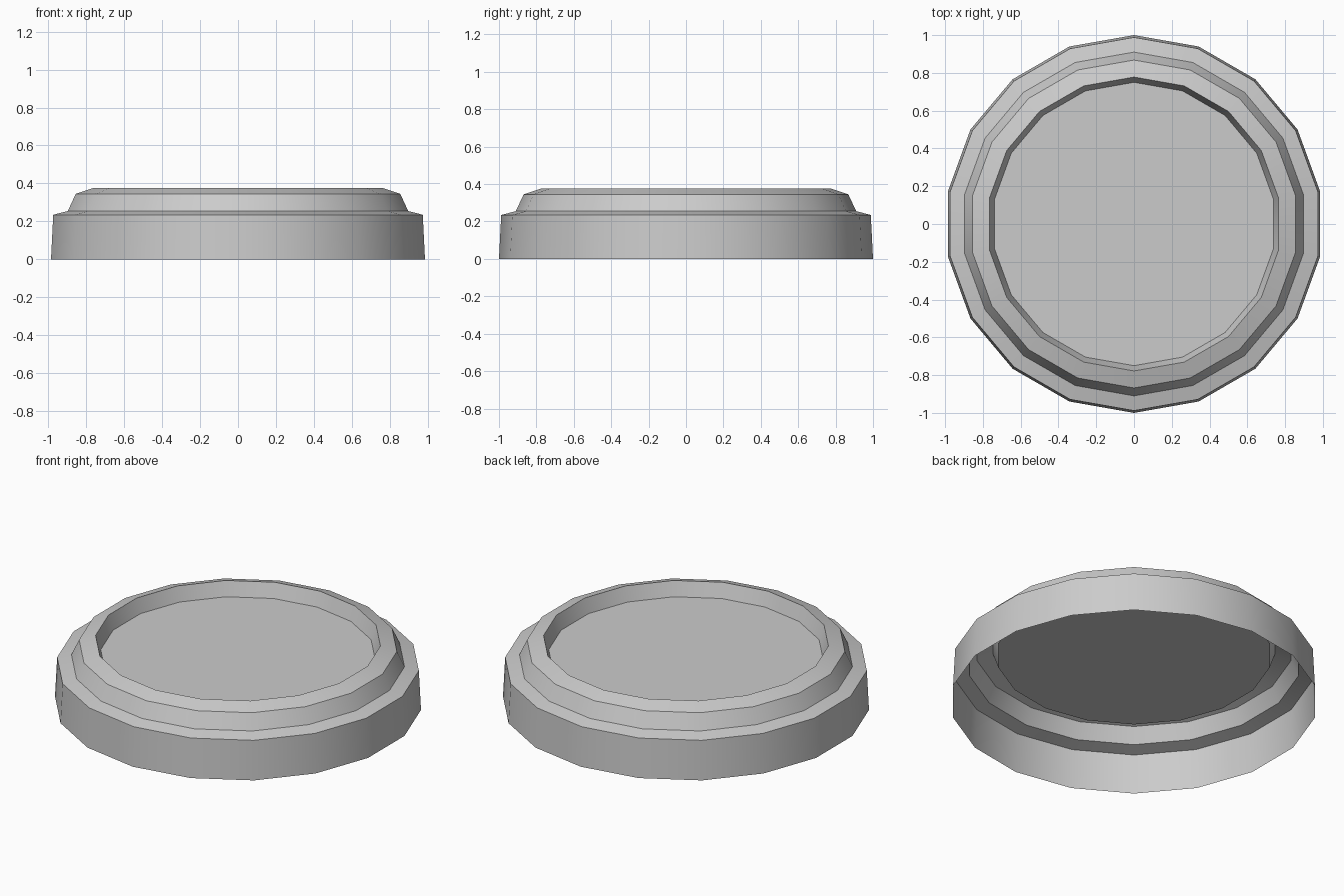
import bpy, bmesh
from math import sin, cos, pi, radians

if "Cube" in bpy.data.objects:
    bpy.data.objects.remove(bpy.data.objects["Cube"])

SIDES = 18
# Radius / height profile: outer wall, ledge, raised rim, recessed floor
PROFILE = [(1.0, 0.0), (0.988, 0.235), (0.91, 0.255), (0.868, 0.345),
           (0.778, 0.375), (0.75, 0.29)]


def lathe(name, profile):
    bm = bmesh.new()
    rings = [[bm.verts.new((r * sin(2 * pi * i / SIDES), r * cos(2 * pi * i / SIDES), z))
              for i in range(SIDES)] for r, z in profile]
    for a, b in zip(rings, rings[1:]):
        for i in range(SIDES):
            j = (i + 1) % SIDES
            bm.faces.new((a[i], b[i], b[j], a[j]))
    # recessed centre panel, bottom stays open
    bm.faces.new(list(reversed(rings[-1])))
    bm.normal_update()
    mesh = bpy.data.meshes.new(name)
    bm.to_mesh(mesh)
    bm.free()
    obj = bpy.data.objects.new(name, mesh)
    bpy.context.collection.objects.link(obj)
    return obj


# Open-bottomed round lid
lid = lathe("round_lid", PROFILE)
bpy.context.view_layer.objects.active = lid
lid.select_set(True)
bpy.ops.object.shade_smooth_by_angle(angle=radians(30))
